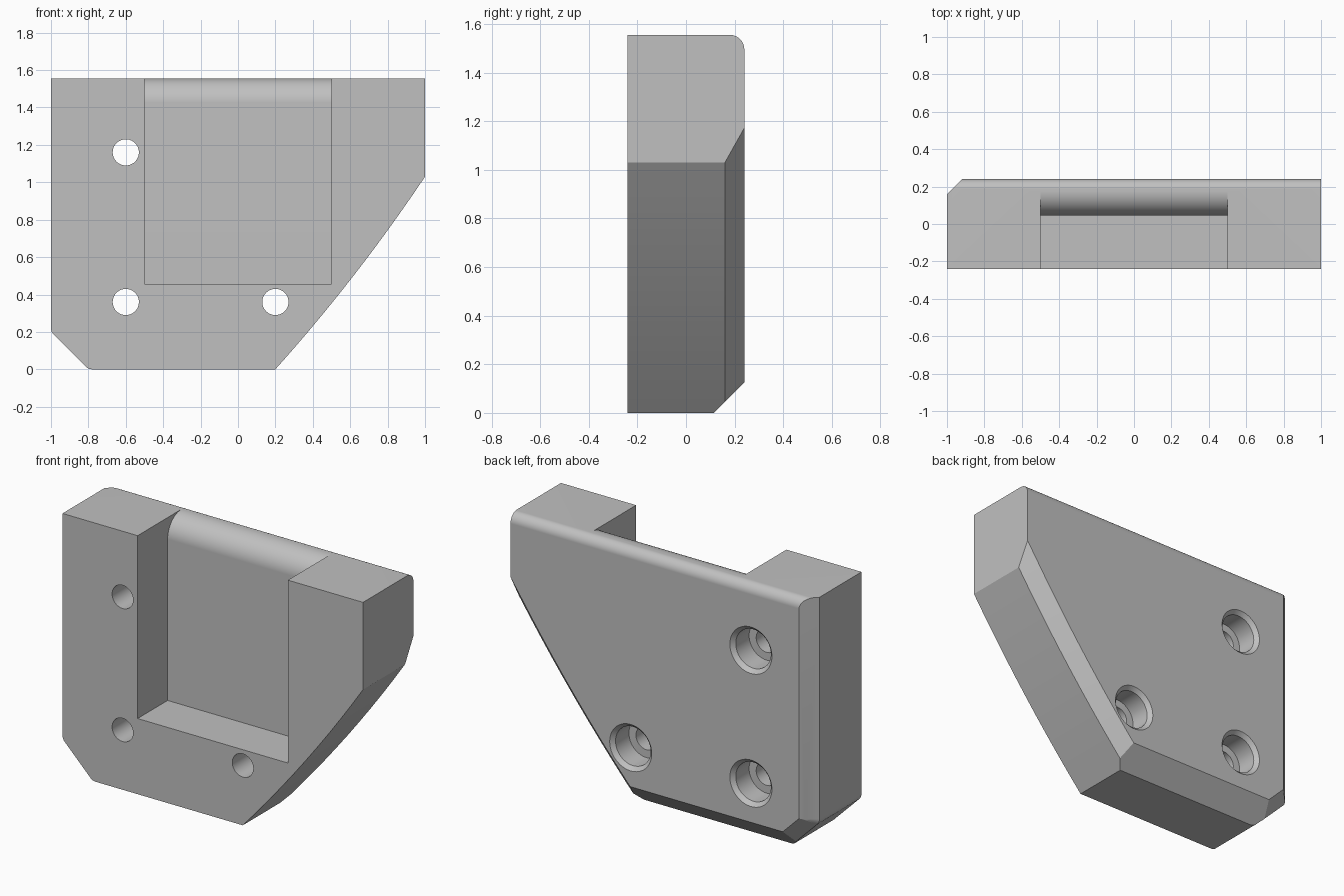
import bpy, bmesh, math
from mathutils import Vector

if "Cube" in bpy.data.objects:
    bpy.data.objects.remove(bpy.data.objects["Cube"])

HALF = 0.24      # half thickness along y
TOP = 1.555

grey = bpy.data.materials.new("plain grey")
grey.use_nodes = True
COLOUR = (0.53, 0.53, 0.53, 1)
grey.diffuse_color = COLOUR
grey.node_tree.nodes["Principled BSDF"].inputs["Base Color"].default_value = COLOUR


def make_object(name, bm):
    bmesh.ops.recalc_face_normals(bm, faces=bm.faces)
    mesh = bpy.data.meshes.new(name)
    bm.to_mesh(mesh)
    bm.free()
    mesh.materials.append(grey)
    obj = bpy.data.objects.new(name, mesh)
    bpy.context.collection.objects.link(obj)
    return obj


def prism(points, offset):
    """Extrude a closed loop of 3D points by an offset."""
    bm = bmesh.new()
    face = bm.faces.new([bm.verts.new(p) for p in points])
    out = bmesh.ops.extrude_face_region(bm, geom=[face])
    verts = [g for g in out["geom"] if isinstance(g, bmesh.types.BMVert)]
    bmesh.ops.translate(bm, verts=verts, vec=offset)
    return bm


def slice_off(bm, point, normal):
    """Remove everything beyond a plane and close the cut."""
    geom = bm.verts[:] + bm.edges[:] + bm.faces[:]
    bmesh.ops.bisect_plane(bm, geom=geom, dist=1e-5, plane_co=point,
                           plane_no=normal, clear_outer=True)
    bmesh.ops.holes_fill(bm, edges=bm.edges[:], sides=0)


def arc(centre, radius, start, end, steps):
    angles = [math.radians(start + (end - start) * i / steps) for i in range(steps + 1)]
    return [Vector((centre[0] + radius * math.cos(a), centre[1] + radius * math.sin(a)))
            for a in angles]


# Outline in x, z, running from the top right corner counter-clockwise
R = 0.05
T = R * math.tan(math.radians(22.5))
outline = [Vector((1, TOP)), Vector((-1, TOP))]
outline += arc((-1 + R, 0.2 + T), R, 180, 225, 4)
outline += arc((-0.8 + T, R), R, 225, 270, 4)
low, high = Vector((0.2, 0)), Vector((1, 1.03))
chord = high - low
side = Vector((chord.y, -chord.x)).normalized()
STEPS = 10
for i in range(STEPS + 1):
    t = i / STEPS
    outline.append(low + chord * t + side * 0.023 * 4 * t * (1 - t))

bm = prism([(p.x, -HALF, p.y) for p in outline], (0, 2 * HALF, 0))

# Back chamfers on every outline edge except the top and the upright left side
for i, a in enumerate(outline):
    b = outline[(i + 1) % len(outline)]
    d = (b - a).normalized()
    out = Vector((d.y, -d.x))
    if out.y > 0.9 or out.x > 0.99:
        continue
    size = 0.125 if out.y < -0.999 else 0.08
    slice_off(bm, (a.x, HALF - size, a.y), (out.x, 1, out.y))

# Rounded top back edge
ROUND = 0.06
ring = arc((HALF - ROUND, TOP - ROUND), ROUND, 0, 90, 8)
for a, b in zip(ring, ring[1:]):
    d = b - a
    slice_off(bm, (0, a.x, a.y), (0, d.y, -d.x))
body = make_object("bracket_body", bm)

# Front pocket with a rounded lip at its top
WALL, LIP = 0.045, 0.13
profile = [Vector((-0.5, 0.455)), Vector((WALL, 0.455))]
profile += arc((WALL + LIP, TOP - LIP), LIP, 180, 90, 12)
profile += [Vector((WALL + LIP, 1.7)), Vector((-0.5, 1.7))]
cutters = [make_object("pocket_cutter",
                       prism([(-0.5, p.x, p.y) for p in profile], (1, 0, 0)))]


# Screw holes with a counterbore and a small rim chamfer at the back
def hole_cutter(x, z, sides=48):
    bm = bmesh.new()
    stations = [(-0.4, 0.07), (0.09, 0.07), (0.09, 0.117),
                (HALF - 0.023, 0.117), (HALF + 0.02, 0.16)]
    rings = []
    for y, r in stations:
        turn = [2 * math.pi * k / sides for k in range(sides)]
        rings.append([bm.verts.new((x + r * math.cos(a), y, z + r * math.sin(a)))
                      for a in turn])
    for a, b in zip(rings, rings[1:]):
        for k in range(sides):
            n = (k + 1) % sides
            bm.faces.new((a[k], a[n], b[n], b[k]))
    bm.faces.new(rings[0])
    bm.faces.new(rings[-1])
    return make_object("hole_cutter", bm)


for x, z in ((-0.6, 1.16), (-0.6, 0.36), (0.2, 0.36)):
    cutters.append(hole_cutter(x, z))

# Cut the body, then discard the cutters
bpy.ops.object.select_all(action="DESELECT")
body.select_set(True)
bpy.context.view_layer.objects.active = body
for cutter in cutters:
    cutter.hide_render = True
    mod = body.modifiers.new("cut", "BOOLEAN")
    mod.operation = "DIFFERENCE"
    mod.solver = "EXACT"
    mod.object = cutter
    bpy.ops.object.modifier_apply(modifier=mod.name)
for cutter in cutters:
    bpy.data.objects.remove(cutter)

bpy.ops.object.shade_smooth_by_angle(angle=math.radians(25))
weighted = body.modifiers.new("weighted_normals", "WEIGHTED_NORMAL")
weighted.keep_sharp = True
